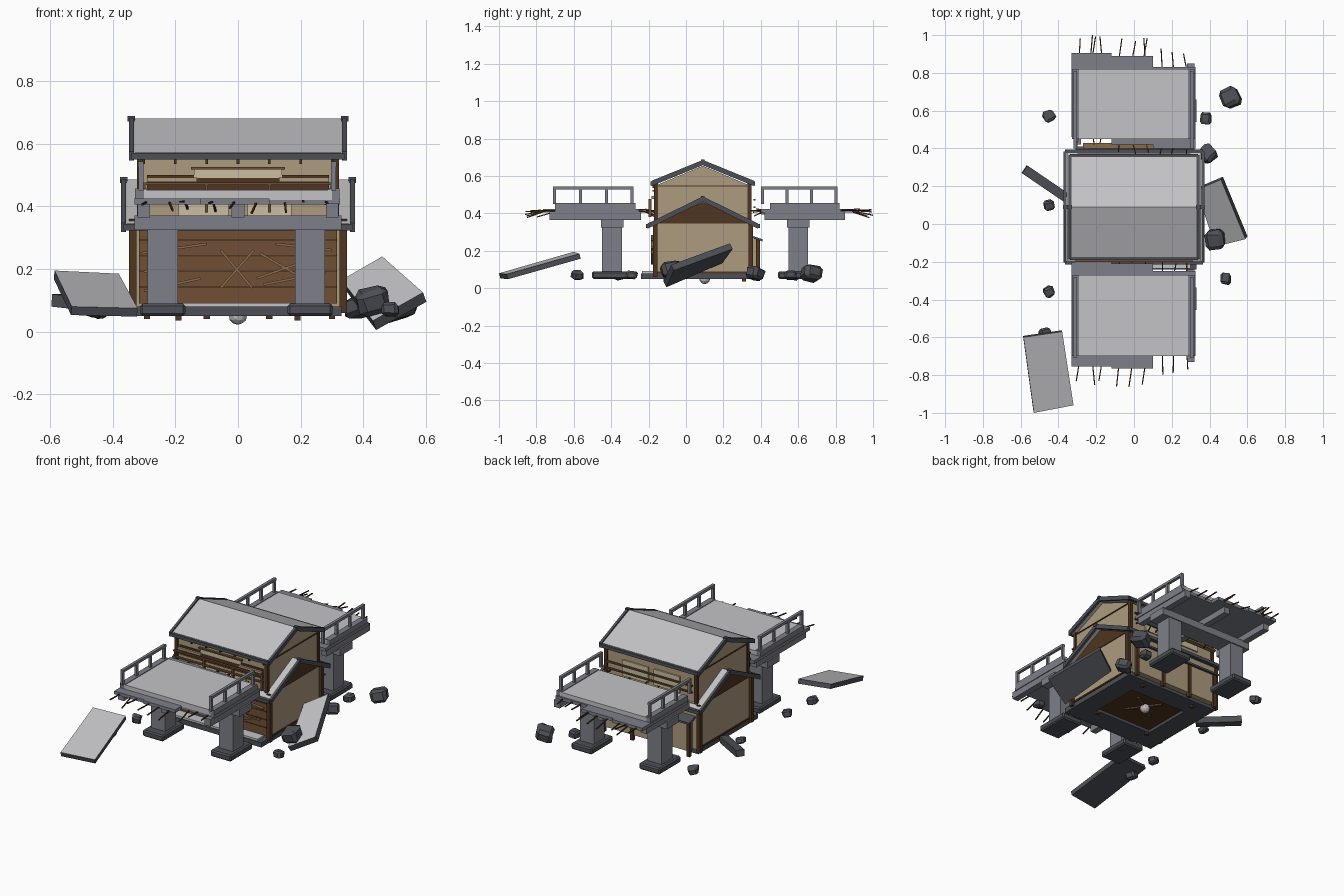
import bpy, bmesh, random
from math import pi
from mathutils import Vector, Matrix, Euler

if "Cube" in bpy.data.objects:
    bpy.data.objects.remove(bpy.data.objects["Cube"])
rng = random.Random(4)


def material(name, r, g, b):
    m = bpy.data.materials.new(name)
    m.use_nodes = True
    m.diffuse_color = (r, g, b, 1)
    bsdf = next(n for n in m.node_tree.nodes if n.type == 'BSDF_PRINCIPLED')
    bsdf.inputs["Base Color"].default_value = (r, g, b, 1)
    bsdf.inputs["Roughness"].default_value = 0.9
    return m


LIGHT = material("light_grey", 0.55, 0.55, 0.57)
CONCRETE = material("concrete_grey", 0.21, 0.215, 0.25)
DARK = material("dark_grey", 0.075, 0.08, 0.095)
BEIGE = material("beige_plaster", 0.42, 0.33, 0.21)
CREAM = material("cream_panel", 0.6, 0.52, 0.36)
BROWN = material("brown_wood", 0.16, 0.08, 0.035)
TIMBER = material("dark_timber", 0.08, 0.035, 0.014)
PLANK = material("plank_tan", 0.25, 0.15, 0.07)


def finish(name, bm, *mats):
    bmesh.ops.recalc_face_normals(bm, faces=bm.faces)
    me = bpy.data.meshes.new(name)
    bm.to_mesh(me)
    bm.free()
    ob = bpy.data.objects.new(name, me)
    bpy.context.collection.objects.link(ob)
    for m in mats:
        me.materials.append(m)
    return ob


def boxes(name, mat, *bounds):
    """One object made of boxes given as x0, x1, y0, y1, z0, z1."""
    bm = bmesh.new()
    for x0, x1, y0, y1, z0, z1 in bounds:
        mtx = Matrix.Translation(((x0 + x1) / 2, (y0 + y1) / 2, (z0 + z1) / 2))
        mtx = mtx @ Matrix.Diagonal((x1 - x0, y1 - y0, z1 - z0, 1))
        bmesh.ops.create_cube(bm, size=1, matrix=mtx)
    return finish(name, bm, mat)


def bars(name, mat, w, d, *ends):
    """Straight bars between pairs of points."""
    bm = bmesh.new()
    for p, q in ends:
        p, q = Vector(p), Vector(q)
        rot = (q - p).to_track_quat('Z', 'Y').to_matrix().to_4x4()
        mtx = Matrix.Translation((p + q) / 2) @ rot @ Matrix.Diagonal((w, d, (q - p).length, 1))
        bmesh.ops.create_cube(bm, size=1, matrix=mtx)
    return finish(name, bm, mat)


def prism(name, mat, x0, x1, profile):
    """A y-z profile extruded along x."""
    bm = bmesh.new()
    face = bm.faces.new([bm.verts.new((x0, y, z)) for y, z in profile])
    new = bmesh.ops.extrude_face_region(bm, geom=[face])["geom"]
    bmesh.ops.translate(bm, vec=(x1 - x0, 0, 0), verts=[v for v in new if isinstance(v, bmesh.types.BMVert)])
    return finish(name, bm, mat)


def fallen_slab(name, thick, corners):
    """Tilted plate with a light top and dark sides."""
    c = [Vector(p) for p in corners]
    n = (c[1] - c[0]).cross(c[3] - c[0]).normalized()
    if n.z < 0:
        n = -n
    bm = bmesh.new()
    top = [bm.verts.new(p) for p in c]
    low = [bm.verts.new(p - n * thick) for p in c]
    bm.faces.new(top)
    bm.faces.new(low[::-1]).material_index = 1
    for i in range(4):
        j = (i + 1) % 4
        bm.faces.new((top[i], low[i], low[j], top[j])).material_index = 1
    return finish(name, bm, LIGHT, DARK)


# House floor with a hollow underside
MID = 0.09
boxes("floor_frame", DARK, (-.33, .33, -.24, -.1, .05, .08), (-.33, .33, .22, .35, .05, .08),
      (-.33, -.2, -.1, .22, .05, .08), (.2, .33, -.1, .22, .05, .08))
boxes("floor_hollow", TIMBER, (-.21, .21, -.11, .23, .068, .082))
boxes("floor_lip", LIGHT, (-.3, .3, -.235, -.17, .078, .092))
boxes("floor_feet", TIMBER, *[(x - .01, x + .01, y, y + .02, .035, .06) for x in (-.19, .19) for y in (-.12, .3)])
bars("floor_rubble_sticks", BROWN, .015, .008, ((-.1, .03, .064), (.1, .16, .064)), ((-.06, .18, .064), (.07, 0, .064)))

# Lower storey, gable ends and upper storey
boxes("lower_walls", BEIGE, (-.33, .33, -.16, .35, .08, .36))
boxes("front_boarding", BROWN, (-.315, .315, -.17, -.158, .09, .34))
boxes("board_joints", TIMBER, *[(-.315, .315, -.173, -.169, z, z + .005) for z in (.14, .19, .24, .29)])
prism("lower_gables", TIMBER, -.335, .335, ((-.17, .345), (.35, .345), (MID, .46)))
prism("upper_storey", BEIGE, -.315, .315, ((-.16, .35), (.34, .35), (.34, .55), (MID, .655), (-.16, .55)))
boxes("corner_posts", TIMBER, *[(x - .012, x + .012, y - .012, y + .012, .06, .36)
                               for x in (-.335, .335) for y in (-.165, .345)])
boxes("upper_posts", TIMBER, *[(x - .01, x + .01, y - .01, y + .01, .36, .56)
                              for x in (-.312, .312) for y in (-.16, .34)])
boxes("wall_trim", TIMBER, *[(s * .317 - .004, s * .317 + .004, -.16, .34, .545, .55) for s in (-1, 1)],
      *[(s * .333 - .003, s * .333 + .003, -.16, .34, .08, .09) for s in (-1, 1)])

# Gable roofs with dark eaves, verges and ridge caps
def roof(name, half, ridge, eave, run, tail):
    def chevron(up, down, reach=run):
        drop = (ridge - eave) / run * reach
        return [(MID - reach, ridge - drop + up), (MID, ridge + up), (MID + reach, ridge - drop + up),
                (MID + reach, ridge - drop - down), (MID, ridge - down), (MID - reach, ridge - drop - down)]
    prism(name + "_sheet", LIGHT, -half + .01, half - .01, chevron(0, .02))
    for s in (-1, 1):
        prism(name + "_verge", DARK, s * half - .008, s * half + .008, chevron(.006, .022, run + .01))
        y = MID + s * run
        boxes(name + "_eave", DARK, (-half, half, min(y, y + s * tail), max(y, y + s * tail), eave - .022, eave - .002))
    boxes(name + "_ridge_end", DARK, *[(s * half - .012, s * half + .012, MID - .01, MID + .01, ridge - .01, ridge + .008)
                                      for s in (-1, 1)])

roof("upper_roof", .34, .68, .572, .265, .015)
roof("lower_roof", .365, .485, .345, .285, .02)
boxes("rafter_ends", TIMBER, *[(x - .004, x + .004, -.18, -.16, .535, .555) for x in [i * .1 - .3 for i in range(7)]])

# Boarded front and broken gallery
y = -.176
bars("nailed_planks", PLANK, .02, .008,
     ((-.055, y, .14), (.05, y, .26)), ((.045, y, .14), (-.055, y, .26)),
     ((.07, y, .25), (.19, y, .18)), ((.06, y, .17), (.2, y, .22)), ((.08, y, .15), (.28, y, .19)),
     ((-.31, y, .25), (-.1, y, .28)), ((-.3, y, .13), (-.12, y, .17)), ((.12, y, .28), (.3, y, .26)),
     ((-.3, y, .19), (-.2, y, .23)))
boxes("front_cream_panels", CREAM, (-.19, -.03, -.17, -.158, .37, .42), (.03, .17, -.17, -.158, .37, .42),
      (-.14, .14, -.17, -.158, .49, .52))
boxes("front_window_gap", TIMBER, (-.29, .29, -.166, -.158, .44, .5))
boxes("front_gallery_rails", BROWN, (-.31, .31, -.2, -.185, .468, .476), (-.31, .31, -.2, -.185, .43, .438),
      (-.15, .15, -.18, -.165, .518, .526), *[(x - .005, x + .005, -.2, -.185, .38, .47) for x in (-.3, -.1, .1, .3)])
boxes("front_gallery_panels", BEIGE, (-.29, -.13, -.185, -.172, .478, .492), (.13, .29, -.185, -.172, .478, .492))

# Back bay, awning and back gallery
boxes("back_bay", BEIGE, (-.29, .3, .35, .385, .07, .26))
boxes("back_bay_posts", TIMBER, *[(x - .01, x + .01, .375, .395, .04, .265) for x in (-.29, -.1, .1, .3)])
prism("back_awning", DARK, -.31, .32, ((.34, .285), (.41, .262), (.41, .25), (.34, .272)))
boxes("back_panels", CREAM, (-.2, -.02, .338, .348, .4, .5), (.02, .2, .338, .348, .4, .5))
boxes("back_gallery", BROWN, (-.3, .3, .36, .372, .47, .478), (-.3, .3, .36, .372, .43, .437))
boxes("back_boards", PLANK, (-.27, .1, .4, .43, .395, .405))


# Broken bridge spans: deck strips, slab, railings, piers and bent rods
def bridge(name, slab, rail, pier, strips):
    y0, y1 = slab
    edges = (-.33, -.12, .1, .325)
    boxes(name + "_deck_strips", CONCRETE, *[(edges[i], edges[i + 1], a, b, .405, .425) for i, (a, b) in enumerate(strips)])
    boxes(name + "_deck_slab", LIGHT, (-.3, .3, y0, y1, .42, .452))
    boxes(name + "_girders", CONCRETE, *[(x - .02, x + .02, y0 - .03, y1 + .03, .365, .41) for x in (-.3, 0, .3)])
    boxes(name + "_kerbs", CONCRETE, *[(x - .018, x + .018, y0, y1, .405, .456) for x in (-.31, .305)])
    r0, r1 = rail
    parts = []
    for x in (-.31, .305):
        parts.append((x - .009, x + .009, r0, r1, .527, .543))
        for i in range(4):
            yc = r0 + .008 + (r1 - r0 - .016) * i / 3
            parts.append((x - .008, x + .008, yc - .008, yc + .008, .45, .53))
    boxes(name + "_railings", CONCRETE, *parts)
    xs = (-.24, .23)
    boxes(name + "_piers", CONCRETE, *[(x - .048, x + .048, pier - .053, pier + .053, .08, .34) for x in xs])
    boxes(name + "_cross_beam", CONCRETE, (-.33, .33, pier - .06, pier + .06, .325, .37))
    feet = boxes(name + "_footings", DARK, *[(x - .072, x + .072, pier - .108, pier + .108, .05, .09) for x in xs])
    bev = feet.modifiers.new("worn_edges", 'BEVEL')
    bev.width = .008
    rods = []
    for i, x in enumerate((-.29, -.22, -.17, -.08, -.01, .06, .15, .21, .28)):
        a, b = strips[min(2, i // 3)]
        for end, s in ((a, -1), (b, 1)):
            reach = (.1 if (s < 0) == (pier < 0) else .05) * rng.uniform(.7, 1)
            rods.append(((x, end - s * .02, .415), (x + rng.uniform(-.02, .02), end + s * reach, .415 - rng.uniform(-.01, .04))))
    bars(name + "_bent_rods", TIMBER, .006, .006, *rods)

bridge("front_bridge", (-.7, -.27), (-.71, -.28), -.395, ((-.755, -.2), (-.765, -.21), (-.7, -.25)))
bridge("back_bridge", (.45, .82), (.4, .81), .6, ((.46, .905), (.42, .89), (.4, .83)))
bars("long_bent_rods", TIMBER, .006, .006, ((-.23, .88, .415), (-.22, 1, .39)), ((.05, .87, .415), (.07, .985, .395)))

# Fallen slabs and beam
fallen_slab("fallen_slab_front", .028, ((-.585, -.6, .195), (-.38, -.57, .185), (-.32, -.96, .075), (-.53, -1, .08)))
fallen_slab("fallen_slab_side", .035, ((.46, .235, .24), (.59, -.08, .125), (.43, -.12, .035), (.33, .18, .165)))
bars("fallen_beam", DARK, .05, .04, ((-.58, .29, .1), (-.36, .14, .075)))

# Loose rubble: x, y, z, size
def rubble(name, x, y, z, size):
    bm = bmesh.new()
    bmesh.ops.create_cube(bm, size=size)
    bmesh.ops.bevel(bm, geom=bm.edges[:], offset=size * .2, segments=1, affect='EDGES')
    for v in bm.verts:
        v.co *= rng.uniform(.9, 1.1)
        v.co.z *= .75
    turn = Euler((rng.uniform(-.3, .3), rng.uniform(-.3, .3), rng.uniform(0, pi))).to_matrix().to_4x4()
    bm.transform(Matrix.Translation((x, y, z)) @ turn)
    finish(name, bm, DARK)

for spot in ((-.45, .57, .07, .06), (-.45, .1, .075, .05), (-.45, -.36, .07, .055), (-.47, -.58, .07, .06),
             (.38, .56, .07, .06), (.51, .67, .08, .1), (.39, .37, .08, .085), (.43, -.08, .1, .1), (.485, -.29, .07, .055)):
    rubble("rubble", *spot)

# Pale stone under the floor
bm = bmesh.new()
bmesh.ops.create_icosphere(bm, subdivisions=2, radius=.03, matrix=Matrix.Translation((0, .1, .052)))
finish("round_stone", bm, LIGHT)
